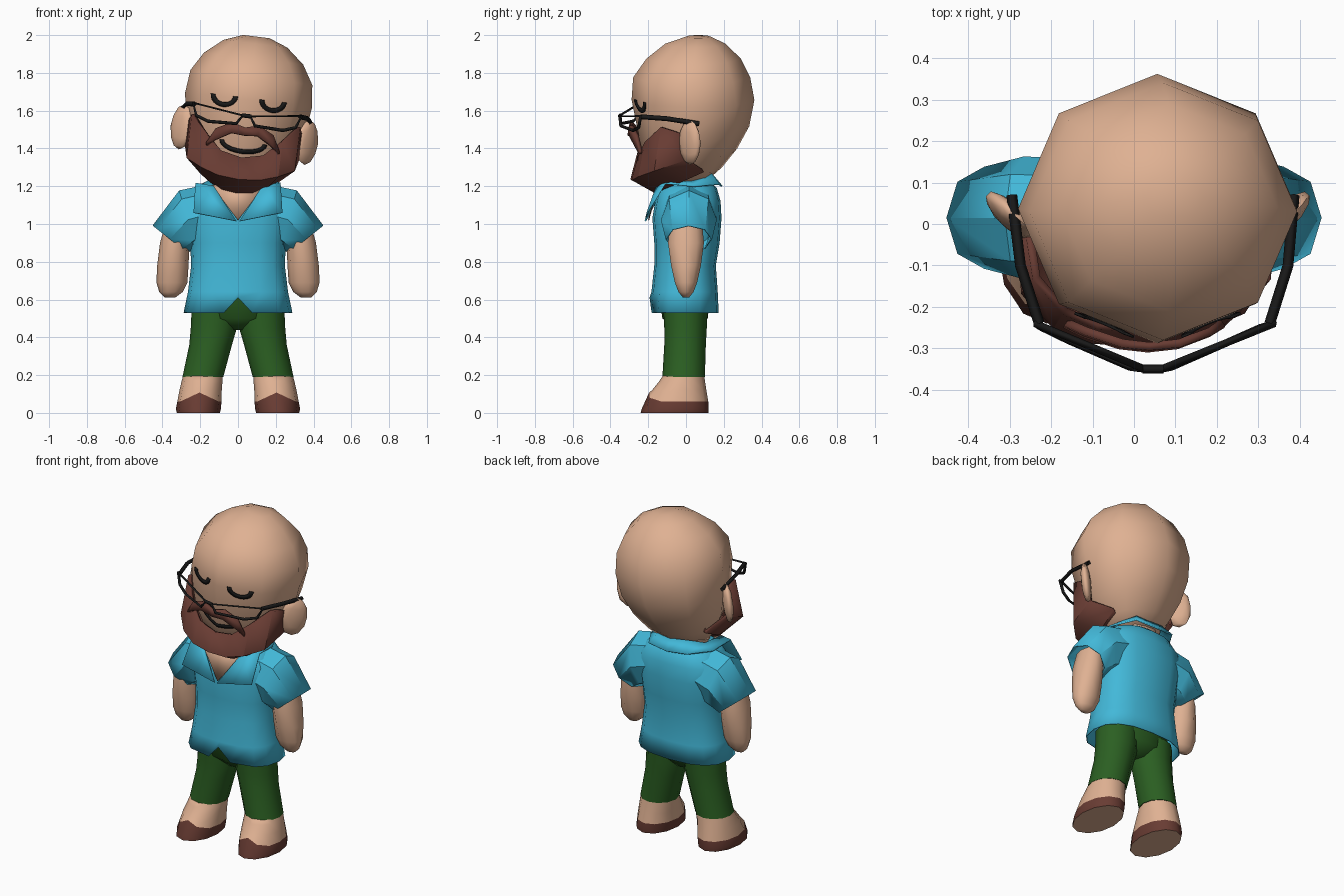
import bpy, bmesh, math
from mathutils import Vector, Matrix
from mathutils.bvhtree import BVHTree

if "Cube" in bpy.data.objects:
    bpy.data.objects.remove(bpy.data.objects["Cube"])


def material(name, rgb):
    m = bpy.data.materials.new(name)
    m.diffuse_color = (*rgb, 1)
    m.use_nodes = True
    m.node_tree.nodes["Principled BSDF"].inputs["Base Color"].default_value = m.diffuse_color
    return m


SKIN = material("skin", (.74, .44, .29))
BLUE = material("shirt_blue", (.055, .48, .69))
GREEN = material("trouser_green", (.024, .115, .016))
BROWN = material("hair_brown", (.14, .045, .033))
BLACK = material("black", (.01, .01, .01))

# the head leans to the side around the neck
HEAD = Matrix.Translation((0, 0, 1.2)) @ Matrix.Rotation(math.radians(7), 4, 'Y')
WORLD = Matrix.Identity(4)


def finish(name, bm, mats, M=WORLD, angle=40, thick=0):
    bm.transform(M)
    me = bpy.data.meshes.new(name)
    bm.to_mesh(me)
    bm.free()
    for m in mats:
        me.materials.append(m)
    ob = bpy.data.objects.new(name, me)
    bpy.context.collection.objects.link(ob)
    bpy.ops.object.select_all(action='DESELECT')
    ob.select_set(True)
    bpy.context.view_layer.objects.active = ob
    bpy.ops.object.shade_smooth_by_angle(angle=math.radians(angle))
    if thick:
        mod = ob.modifiers.new("thickness", 'SOLIDIFY')
        mod.thickness = thick
        mod.offset = 0
    return ob


def ring(c, u, v, n=12, p=1.0):
    """closed (super)ellipse around c with half axes u and v"""
    c, u, v = Vector(c), Vector(u), Vector(v)
    pts = []
    for i in range(n):
        a = 2 * math.pi * i / n
        co, si = math.cos(a), math.sin(a)
        pts.append(c + u * math.copysign(abs(co) ** p, co) + v * math.copysign(abs(si) ** p, si))
    return pts


def flat(x, z, rx, yf, yb, n=12, p=1.0):
    """level ring given its front and back y"""
    return ring((x, (yf + yb) / 2, z), (rx, 0, 0), (0, (yb - yf) / 2, 0), n, p)


def loft(rings, cap0=True, cap1=True, closed=True):
    bm = bmesh.new()
    vs = [[bm.verts.new(p) for p in r] for r in rings]
    n = len(rings[0])
    for a, b in zip(vs, vs[1:]):
        for i in range(n if closed else n - 1):
            j = (i + 1) % n
            bm.faces.new((a[i], a[j], b[j], b[i]))
    if closed and cap0:
        bm.faces.new(vs[0][::-1])
    if closed and cap1:
        bm.faces.new(vs[-1])
    bmesh.ops.recalc_face_normals(bm, faces=bm.faces)
    return bm


def mirrored(half):
    """columns of points from the middle outward -> full left-to-right list"""
    left = [[(-x, y, z) for x, y, z in col] for col in half[::-1]]
    if abs(half[0][0][0]) < 1e-6:
        left = left[:-1]
    return left + half


# head: eight-sided egg (h, rx, front y, back y)
head_rings = [flat(0, *r, n=8) for r in (
    (.02, .15, -.12, .10), (.10, .22, -.19, .19), (.20, .28, -.235, .27),
    (.32, .32, -.26, .335), (.46, .338, -.288, .362), (.58, .325, -.28, .34),
    (.68, .265, -.21, .29), (.76, .17, -.11, .21), (.798, .07, 0, .13))]
bm = loft(head_rings)
bvh = BVHTree.FromBMesh(bm)
finish("head", bm, [SKIN], HEAD, 60)
finish("neck", loft([flat(0, 1.12, .14, -.11, .12), flat(.01, 1.29, .15, -.13, .12)]), [SKIN])

# ears
for s in (-1, 1):
    bm = bmesh.new()
    bmesh.ops.create_icosphere(bm, subdivisions=2, radius=1)
    M = (Matrix.Translation((s * .335, .02, .275)) @ Matrix.Rotation(s * math.radians(45), 4, 'Z')
         @ Matrix.Diagonal((.078, .028, .12, 1)))
    finish("ear", bm, [SKIN], HEAD @ M, 60)


# closed eyes and smile: thin strokes laid on the face
def stroke(name, cx, cz, rx, rz, w):
    cols = []
    for i in range(13):
        a = math.pi * (1 + i / 12)
        col = []
        for k in (-.5, .5):
            x, z = cx + (rx + k * w) * math.cos(a), cz + (rz + k * w) * math.sin(a)
            hit = bvh.ray_cast(Vector((x, -2, z)), Vector((0, 1, 0)))[0]
            col.append((x, hit.y - .008, z))
        cols.append(col)
    finish(name, loft(cols, closed=False), [BLACK], HEAD, thick=.006)


for s in (-1, 1):
    stroke("closed_eye", s * .13, .47, .06, .05, .024)
stroke("smile", 0, .235, .115, .05, .022)

# beard shell: x, y, top, bottom
half = []
for x, y, zt, zb in ((0, -.25, .15, -.03), (.11, -.245, .175, -.02), (.20, -.21, .26, .01),
                     (.28, -.13, .35, .05), (.295, 0, .31, .11)):
    half.append([(x, y, zt), (x, y - .035 * (y < 0), zb + .07),
                 (x * .72, y + .09, zb), (x * .45, min(y + .16, .02), zb + .05)])
finish("beard", loft(mirrored(half), closed=False), [BROWN], HEAD, 25, .02)

# moustache
half = [[(x, -.295 + 1.6 * x * x, zt), (x, -.30 + 1.6 * x * x, zb)] for x, zt, zb in
        ((0, .312, .27), (.07, .332, .275), (.15, .29, .23), (.19, .21, .195))]
finish("moustache", loft(mirrored(half), closed=False), [BROWN], HEAD, 25, .02)


# glasses: two open rims with arms
def wire(name, pts, r, cyclic=False):
    cu = bpy.data.curves.new(name, 'CURVE')
    cu.dimensions = '3D'
    cu.bevel_depth = r
    cu.bevel_resolution = 0
    sp = cu.splines.new('POLY')
    sp.points.add(len(pts) - 1)
    for q, p in zip(sp.points, pts):
        q.co = (*(HEAD @ Vector(p)), 1)
    sp.use_cyclic_u = cyclic
    cu.materials.append(cu_mat)
    ob = bpy.data.objects.new(name, cu)
    bpy.context.collection.objects.link(ob)
    bpy.ops.object.select_all(action='DESELECT')
    ob.select_set(True)
    bpy.context.view_layer.objects.active = ob
    bpy.ops.object.convert(target='MESH')


cu_mat = BLACK
for s in (-1, 1):
    wire("glasses_rim", [(s * .02, -.35, .375), (s * .29, -.24, .41), (s * .265, -.25, .345),
                         (s * .20, -.28, .322), (s * .05, -.345, .328)], .009, True)
    wire("glasses_arm", [(s * .28, -.24, .405), (s * .325, -.10, .40), (s * .343, .07, .375)], .013)
wire("glasses_bridge", [(-.025, -.35, .375), (.025, -.35, .375)], .011)

# shirt body with a notch at the front of the hem
rings = [flat(0, z, rx, yf, yb, 16, .8) for z, rx, yf, yb in (
    (.53, .285, -.19, .17), (.64, .262, -.18, .165), (.78, .245, -.165, .155),
    (.90, .25, -.165, .175), (1.03, .27, -.175, .185), (1.12, .265, -.16, .18),
    (1.19, .20, -.14, .16), (1.215, .14, -.11, .13))]
rings[0][12].z = .61
for i, s in ((11, -1), (13, 1)):
    rings[0][i].x = s * .075
finish("shirt_body", loft(rings, cap0=False), [BLUE], angle=50, thick=.006)

# skin in the open neck and the collar around it
bm = bmesh.new()
bm.faces.new([bm.verts.new(p) for p in ((0, -.198, 1.02), (.14, -.15, 1.205), (-.14, -.15, 1.205))])
finish("open_neck", bm, [SKIN], thick=.006)
half = [[(.0, .14, 1.26), (0, .19, 1.20)], [(.09, .13, 1.27), (.13, .175, 1.21)],
        [(.15, .03, 1.23), (.21, .04, 1.20)], [(.13, -.155, 1.2), (.225, -.11, 1.215)],
        [(.008, -.215, 1.015), (.235, -.205, 1.06)]]
finish("collar", loft(mirrored(half), closed=False), [BLUE], angle=25, thick=.008)


def between(top, bot, hy, cy, n=8):
    """upright ring through a top and a bottom (x, z) point"""
    t, b = Vector((top[0], cy, top[1])), Vector((bot[0], cy, bot[1]))
    return ring((t + b) / 2, (t - b) / 2, (0, hy, 0), n)


def side(rings, s):
    return [[Vector((p.x * s, p.y, p.z)) for p in r] for r in rings]


sleeve = [between((.15, 1.21), (.15, .90), .14, .015), between((.31, 1.175), (.22, .87), .145, .015),
          between((.45, .99), (.272, .85), .12, .015)]
arm = [flat(x, z, rx, -ry, ry, 10) for x, z, rx, ry in (
    (.325, 1.0, .06, .09), (.335, .90, .078, .10), (.345, .78, .083, .083),
    (.35, .69, .082, .062), (.355, .64, .062, .042), (.36, .612, .03, .018))]
leg = [flat(*r) for r in ((.12, .56, .125, -.12, .115), (.128, .45, .122, -.115, .11),
                          (.145, .36, .113, -.115, .105), (.186, .19, .108, -.125, .10))]
shoe_line = flat(.204, .06, .117, -.215, .118)
for i, p in enumerate(shoe_line):
    p.z += .048 * max(0, -math.sin(2 * math.pi * i / 12)) ** 6
shoe_line[9].y += .02
foot = [flat(.186, .20, .104, -.121, .096), flat(.19, .17, .108, -.14, .10),
        flat(.198, .12, .112, -.18, .108), shoe_line]
shoe = [shoe_line, flat(.21, .02, .119, -.235, .12), flat(.21, 0, .114, -.24, .118)]

# arms, sleeves, legs and feet on both sides
for s in (-1, 1):
    finish("sleeve", loft(side(sleeve, s), cap1=False), [BLUE], angle=35, thick=.006)
    finish("arm", loft(side(arm, s)), [SKIN], angle=60)
    finish("trouser_leg", loft(side(leg, s)), [GREEN], angle=60)
    finish("foot", loft(side(foot, s), cap1=False), [SKIN], angle=60)
    bm = loft(side(shoe, s), cap0=False)
    for f in bm.faces:
        f.material_index = int(f.normal.z < -.9)   # skin-coloured sole
    finish("shoe", bm, [BROWN, SKIN], angle=60)

# hips joining the trouser legs
finish("hips", loft([flat(0, .44, .08, -.06, .06), flat(0, .50, .20, -.125, .115),
                     flat(0, .64, .235, -.145, .13)]), [GREEN], angle=60)
